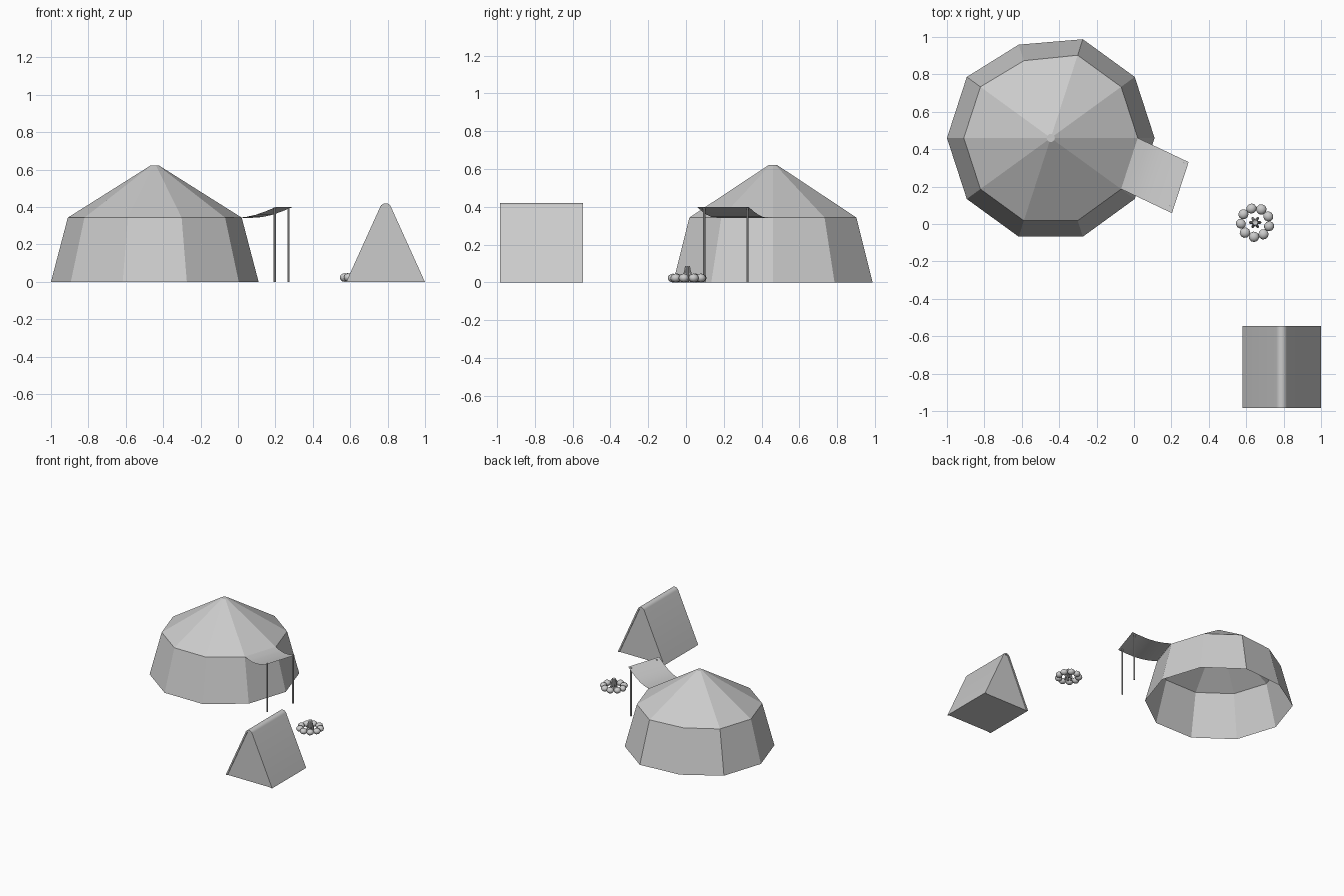
import bpy, bmesh, math, random
from mathutils import Vector

if "Cube" in bpy.data.objects:
    bpy.data.objects.remove(bpy.data.objects["Cube"])

random.seed(4)


def make(name, verts, faces, smooth=False):
    me = bpy.data.meshes.new(name)
    me.from_pydata(verts, [], faces)
    bm = bmesh.new()
    bm.from_mesh(me)
    bmesh.ops.recalc_face_normals(bm, faces=bm.faces)
    bm.to_mesh(me)
    bm.free()
    if smooth:
        for p in me.polygons:
            p.use_smooth = True
    ob = bpy.data.objects.new(name, me)
    bpy.context.collection.objects.link(ob)
    return ob


def rod(name, a, b, r, sides=8):
    a, b = Vector(a), Vector(b)
    bpy.ops.mesh.primitive_cylinder_add(vertices=sides, radius=r, depth=(b - a).length,
                                        location=(a + b) / 2)
    ob = bpy.context.object
    ob.rotation_euler = (b - a).to_track_quat('Z', 'Y').to_euler()
    ob.name = name
    bpy.ops.object.shade_smooth_by_angle()
    return ob


# Large ten-sided tent, open underneath, with one corner pulled in
CX, CY, N = -0.445, 0.46, 10
rings = [(0.555, 0.0), (0.465, 0.343), (0.022, 0.622)]
verts, faces = [], []
for k, (r, z) in enumerate(rings):
    for i in range(N):
        a = math.tau * i / N
        pull = 0.029 if i == 3 and k < 2 else 0
        verts.append((CX + r * math.cos(a), CY + r * math.sin(a) - pull, z))
for k in range(2):
    for i in range(N):
        j = (i + 1) % N
        faces.append((k * N + i, k * N + j, (k + 1) * N + j, (k + 1) * N + i))
faces.append(tuple(range(2 * N, 3 * N)))
make("large_tent", verts, faces)

# Sagging awning hung from one eave edge
inner = [Vector((-0.069, 0.187, 0)), Vector((0.02, 0.46, 0))]
outer = [Vector((0.203, 0.058, 0)), Vector((0.292, 0.331, 0))]
profile = [(0, 0.345), (0.2, 0.342), (0.4, 0.346), (0.6, 0.358), (0.8, 0.377), (1, 0.4)]
verts = []
for t, z in profile:
    for p, q in zip(inner, outer):
        v = p.lerp(q, t)
        verts.append((v.x, v.y, z))
faces = [(2 * i, 2 * i + 1, 2 * i + 3, 2 * i + 2) for i in range(len(profile) - 1)]
make("awning", verts, faces, smooth=True)

# Awning poles
for i, (x, y) in enumerate([(0.196, 0.096), (0.27, 0.325)]):
    rod(f"awning_pole_{i + 1}", (x, y, 0), (x, y, 0.398), 0.006)

# Small ridge tent: thick cover sheet with a rounded ridge
TX, Y0, Y1 = 0.789, -0.985, -0.545


def arch(half, base_in, top, round_r):
    pts = [(-half + base_in, 0)]
    slope = math.atan2(0.40, 0.19)
    for i in range(9):
        a = math.pi / 2 + slope - 2 * slope * i / 8
        a = math.pi / 2 + (a - math.pi / 2)
        pts.append((round_r * math.cos(a), top - round_r + round_r * math.sin(a)))
    pts.append((half - base_in, 0))
    return pts


out, inn = arch(0.21, 0, 0.42, 0.031), arch(0.21, 0.013, 0.408, 0.019)
n = len(out)
verts = [(TX + x, y, z) for y in (Y0, Y1) for x, z in out + inn]
m = 2 * n
faces = []
for i in range(n - 1):
    faces.append((i, i + 1, m + i + 1, m + i))
    faces.append((n + i, n + i + 1, m + n + i + 1, m + n + i))
    for o in (0, m):
        faces.append((o + i, o + i + 1, o + n + i + 1, o + n + i))
for i in (0, n - 1):
    faces.append((i, n + i, m + n + i, m + i))
cover = make("small_tent_cover", verts, faces)
bpy.context.view_layer.objects.active = cover
cover.select_set(True)
bpy.ops.object.shade_smooth_by_angle()

# Small tent end walls and floor, set just inside the cover
verts = [(TX + x, y, z) for y in (Y0 + 0.006, Y1 - 0.006) for x, z in inn]
make("small_tent_ends", verts, [tuple(range(n)), tuple(range(n, 2 * n)),
                                (0, n - 1, 2 * n - 1, n)])

# Fire ring stones
FX, FY = 0.648, 0.008
for i in range(9):
    a = math.radians(105 + 40 * i)
    bpy.ops.mesh.primitive_ico_sphere_add(
        subdivisions=2, radius=0.028,
        location=(FX + 0.077 * math.cos(a), FY + 0.077 * math.sin(a), 0.023))
    s = bpy.context.object
    s.name = f"fire_stone_{i + 1}"
    s.scale = (1, random.uniform(0.93, 1.03), 0.84)
    s.rotation_euler = (0, 0, random.uniform(0, 6))
    bpy.ops.object.shade_smooth()

# Stacked firewood
for i in range(6):
    a = math.tau * i / 6
    c, s = math.cos(a), math.sin(a)
    rod(f"firewood_{i + 1}", (FX + 0.026 * c, FY + 0.026 * s, 0.003),
        (FX + 0.007 * c, FY + 0.007 * s, 0.084), 0.008, 7)
